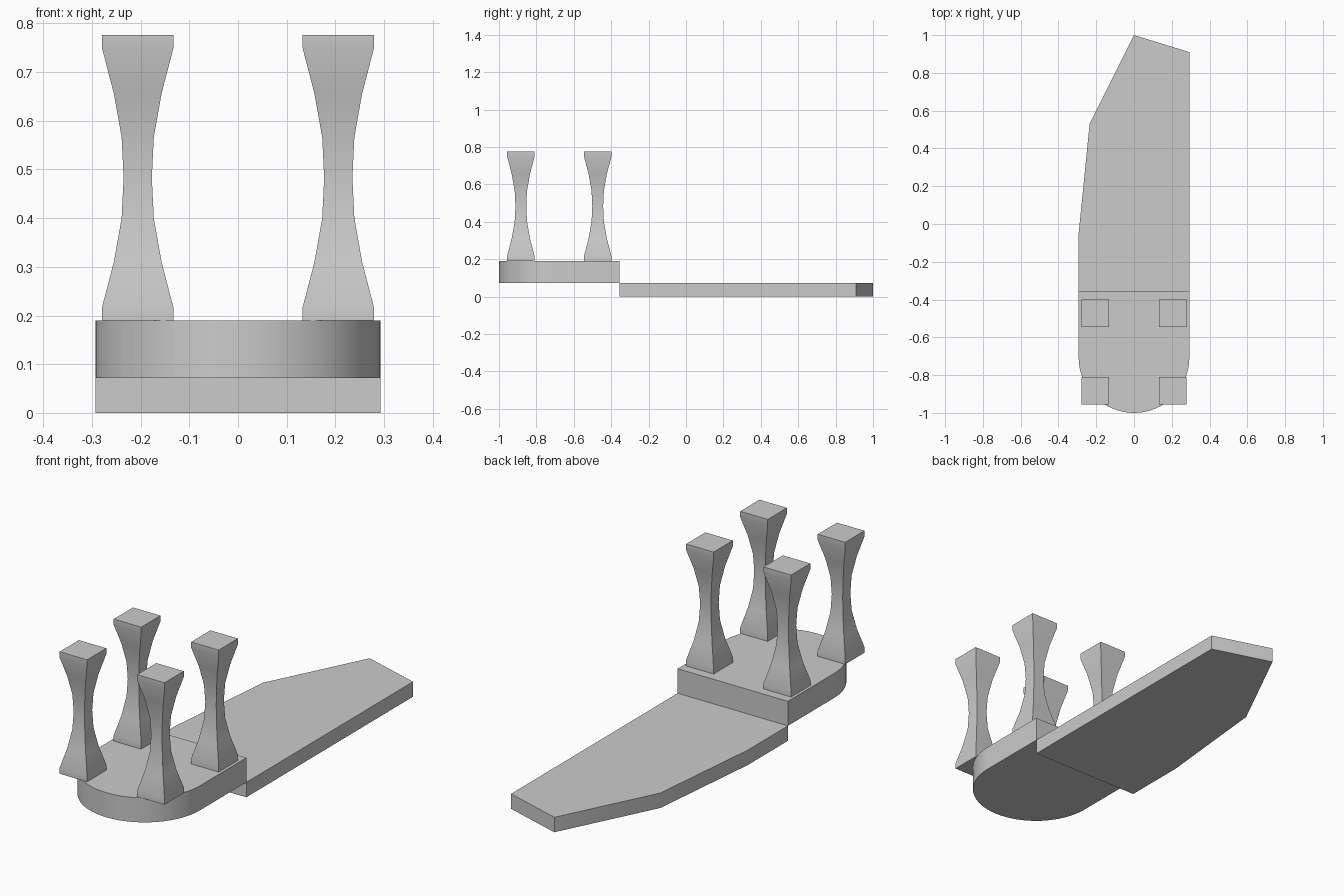
import bpy, bmesh, math

cube = bpy.data.objects.get("Cube")
if cube:
    bpy.data.objects.remove(cube, do_unlink=True)

grey = bpy.data.materials.new("plain grey")
grey.use_nodes = True
colour = (0.6, 0.6, 0.6, 1)
grey.diffuse_color = colour
grey.node_tree.nodes["Principled BSDF"].inputs["Base Color"].default_value = colour


def loft(name, rings):
    """Closed solid through a stack of matching rings of points."""
    bm = bmesh.new()
    loops = [[bm.verts.new(p) for p in ring] for ring in rings]
    n = len(loops[0])
    for low, high in zip(loops, loops[1:]):
        for i in range(n):
            j = (i + 1) % n
            bm.faces.new((low[i], low[j], high[j], high[i]))
    bm.faces.new(loops[0][::-1])
    bm.faces.new(loops[-1])
    bmesh.ops.recalc_face_normals(bm, faces=bm.faces)
    mesh = bpy.data.meshes.new(name)
    bm.to_mesh(mesh)
    bm.free()
    mesh.materials.append(grey)
    obj = bpy.data.objects.new(name, mesh)
    bpy.context.collection.objects.link(obj)
    bpy.ops.object.select_all(action='DESELECT')
    bpy.context.view_layer.objects.active = obj
    obj.select_set(True)
    bpy.ops.object.shade_smooth_by_angle(angle=math.radians(30))
    return obj


def slab(name, outline, bottom, top):
    return loft(name, [[(x, y, z) for x, y in outline] for z in (bottom, top)])


HALF = 0.293
STEP_Y = -0.355
STEP_Z, DECK_Z = 0.072, 0.19

# Long low board with an angled far end
slab("lower_board", [(-HALF, STEP_Y), (HALF, STEP_Y), (HALF, 0.91),
                     (0, 1), (-0.235, 0.53), (-HALF, -0.05)], 0, STEP_Z)

# Raised deck with a rounded front
arc = [(HALF * math.cos(a), HALF - 1 + HALF * math.sin(a))
       for a in (math.pi * (1 + i / 32) for i in range(33))]
slab("raised_deck", arc + [(HALF, STEP_Y), (-HALF, STEP_Y)], STEP_Z, DECK_Z)

# Four square waisted posts: (height, half width)
profile = [(DECK_Z, 0.073), (0.218, 0.073), (0.31, 0.049), (0.4, 0.033),
           (0.483, 0.029), (0.566, 0.033), (0.656, 0.049), (0.748, 0.073),
           (0.776, 0.073)]
for end, y in (("front", -0.883), ("back", -0.472)):
    for side, x in (("left", 0.206), ("right", -0.206)):
        loft(f"{end}_{side}_post",
             [[(x - w, y - w, z), (x + w, y - w, z), (x + w, y + w, z), (x - w, y + w, z)]
              for z, w in profile])
